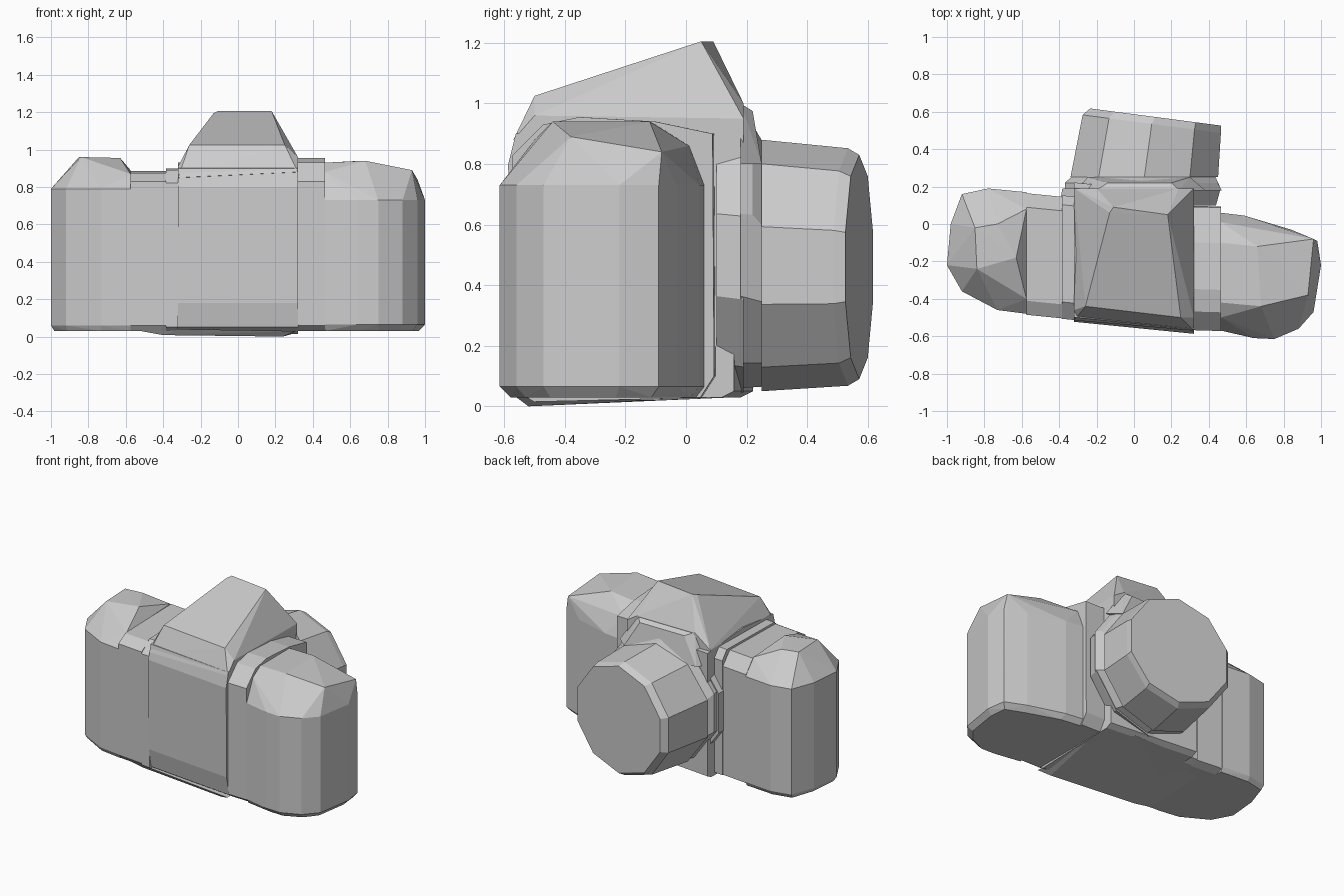
import bpy, bmesh
from math import sin, cos, pi
from mathutils import Vector, Matrix

if "Cube" in bpy.data.objects:
    bpy.data.objects.remove(bpy.data.objects["Cube"])


def hull(name, points):
    """Faceted convex part wrapped around a set of guide points."""
    bm = bmesh.new()
    for p in points:
        bm.verts.new(p)
    res = bmesh.ops.convex_hull(bm, input=bm.verts[:])
    junk = {g for g in res["geom_interior"] + res["geom_unused"]
            if isinstance(g, bmesh.types.BMVert) and g.is_valid}
    bmesh.ops.delete(bm, geom=list(junk), context='VERTS')
    bmesh.ops.dissolve_limit(bm, angle_limit=0.02, verts=bm.verts[:], edges=bm.edges[:])
    bmesh.ops.recalc_face_normals(bm, faces=bm.faces[:])
    mesh = bpy.data.meshes.new(name)
    bm.to_mesh(mesh)
    bm.free()
    ob = bpy.data.objects.new(name, mesh)
    bpy.context.collection.objects.link(ob)
    return ob


def level(outline, z, inset=0.0, flat_x=None):
    """Outline at height z, pulled inwards; points on the seam flat_x keep their x."""
    cx = sum(p[0] for p in outline) / len(outline)
    cy = sum(p[1] for p in outline) / len(outline)
    pts = []
    for x, y in outline:
        d = Vector((cx - x, cy - y))
        d = d.normalized() * inset
        pts.append((x if x == flat_x else x + d.x, y + d.y, z))
    return pts


def slab(name, x0, x1, section, skew=-0.1):
    """Y-Z section swept along x, following the slight turn of the body."""
    mid = (x0 + x1) / 2
    hull(name, [(x, y + skew * (x - mid), z) for x in (x0, x1) for y, z in section])


# left end of the body
left = [(-1, -.22), (-.92, -.36), (-.73, -.46), (-.575, -.48),
        (-.575, .17), (-.78, .19), (-.92, .16), (-.98, 0)]
hull("left_end",
     level(left, .03, .02, -.575) + level(left, .06) + level(left, .79)
     + [(-.575, -.4, .87), (-.575, .08, .89),
        (-.85, -.02, .96), (-.73, .0, .955), (-.63, -.18, .955), (-.84, -.24, .96)])

# narrow sections beside the finder housing
slab("left_deck", -.575, -.385,
     [(-.47, .03), (-.495, .06), (-.495, .83), (-.42, .875), (.08, .885), (.155, .8), (.155, .05), (.1, .03)])
slab("left_seam", -.385, -.32,
     [(-.47, .02), (-.51, .05), (-.51, .82), (-.42, .89), (.1, .9), (.15, .84), (.15, .05), (.1, .03)])
slab("right_deck", .32, .465,
     [(-.53, .03), (-.57, .06), (-.57, .83), (-.47, .93), (-.35, .955), (-.1, .94), (.09, .9), (.095, .1), (.05, .03)], -.03)

# middle body with finder housing
slab("middle_body", -.32, .32,
     [(-.47, .015), (-.525, .05), (-.55, .18), (-.555, .8), (-.53, .9), (-.2, .93), (.19, .9), (.19, .05), (.15, .03)])
hull("finder_housing",
     [(-.32, -.515, .85), (.32, -.57, .88), (-.32, -.46, .91), (.32, -.5, .96),
      (-.26, -.44, 1.025), (.25, -.5, 1.025),
      (-.11, .09, 1.205), (.18, .05, 1.205), (-.13, .06, 1.195),
      (-.32, .19, .91), (.32, .19, .95), (-.2, .19, 1.0), (.24, .19, 1.0),
      (-.32, .19, .7), (.32, .19, .7)])

# base plate
hull("base_plate",
     [(-.55, -.46, .035), (-.4, -.46, .008), (.24, -.52, 0), (.31, -.56, .03),
      (.31, -.1, .02), (.12, .16, .03), (-.1, .16, .03), (-.5, .0, .03), (-.3, -.5, .04)])

# right end of the body
right = [(.465, -.57), (.64, -.61), (.75, -.615), (.88, -.56), (.96, -.47),
         (1, -.22), (.98, -.09), (.84, -.03), (.59, .045), (.465, .06)]
hull("right_end",
     level(right, .03, .035, .465) + level(right, .065) + level(right, .73)
     + [(.465, -.5, .88), (.465, -.42, .93), (.465, -.1, .93), (.68, -.44, .94),
        (.66, -.12, .94), (.93, -.38, .89), (.96, -.08, .84), (.465, .01, .86)])


# lens: rings of ten corners around the slightly turned axis
def ring(cx, y, cz, r, turn=0.0, n=10):
    rot = Matrix.Rotation(turn, 3, 'Z')
    return [Vector((cx, y, cz)) + rot @ Vector((r * cos(a), 0, r * sin(a)))
            for a in [2 * pi * (k + .5) / n + pi / 2 + pi / n for k in range(n)]]


hull("mount_base", ring(.02, .1, .5, .44) + ring(.04, .19, .49, .445))
hull("mount_collar", ring(.05, .18, .5, .44) + ring(.04, .22, .5, .43) + ring(.05, .252, .47, .405))
hull("mount_top", [(-.2, .18, 1.0), (.24, .18, 1.0), (-.14, .22, .975), (.2, .22, .975),
                   (-.25, .25, .8), (.3, .25, .8), (-.3, .18, .8), (.38, .18, .8)])
hull("lens_barrel",
     ring(.055, .25, .465, .415) + ring(.095, .535, .46, .392, -.13) + ring(.115, .572, .46, .37, -.13))
